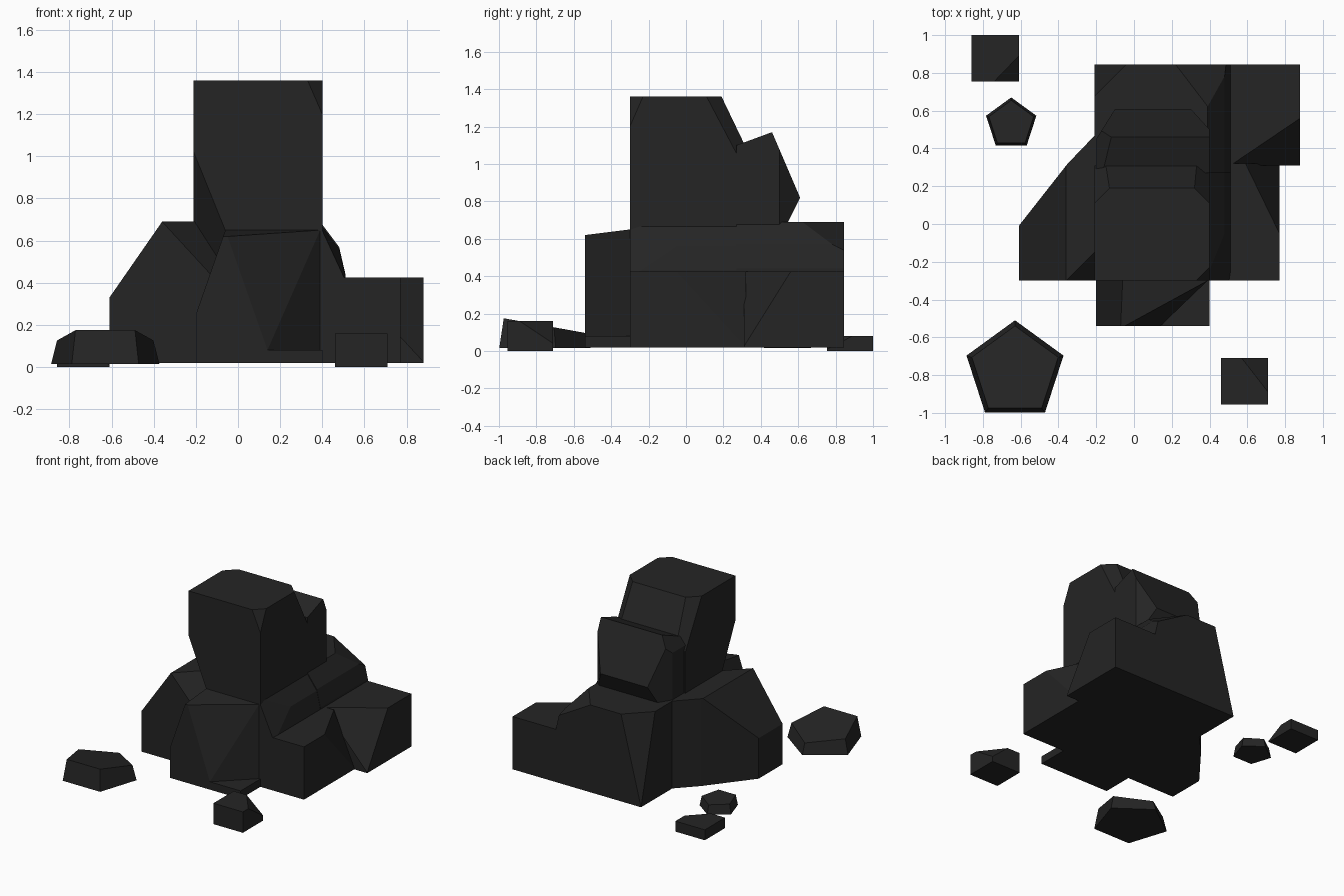
import bpy, bmesh, math
from mathutils import Vector, Matrix

if "Cube" in bpy.data.objects:
    bpy.data.objects.remove(bpy.data.objects["Cube"])

stone = bpy.data.materials.new("charcoal stone")
stone.diffuse_color = (0.018, 0.018, 0.018, 1)
stone.use_nodes = True
stone.node_tree.nodes["Principled BSDF"].inputs["Base Color"].default_value = stone.diffuse_color


def finish(name, bm):
    bmesh.ops.recalc_face_normals(bm, faces=bm.faces)
    me = bpy.data.meshes.new(name)
    bm.to_mesh(me)
    bm.free()
    me.materials.append(stone)
    ob = bpy.data.objects.new(name, me)
    bpy.context.collection.objects.link(ob)
    return ob


def block(name, lo, hi, *chips):
    """Box with chipped corners and edges. A chip names its corner by signs on
    x, y, z ("0" = runs along that axis), then how far it reaches along each."""
    bm = bmesh.new()
    bmesh.ops.create_cube(bm, size=1)
    lo, hi = Vector(lo), Vector(hi)
    mid, size = (lo + hi) / 2, hi - lo
    for v in bm.verts:
        v.co = mid + v.co * size
    for signs, *reach in chips:
        point, normal = mid.copy(), Vector()
        axes = [i for i in range(3) if signs[i] != "0"]
        for i, r in zip(axes, reach):
            side = 1 if signs[i] == "+" else -1
            point[i] += side * size[i] / 2
            normal[i] = side / r
        first = axes[0]
        point[first] -= reach[0] * (1 if signs[first] == "+" else -1)
        bmesh.ops.bisect_plane(bm, geom=bm.verts[:] + bm.edges[:] + bm.faces[:],
                               plane_co=point, plane_no=normal.normalized(), clear_outer=True)
        bmesh.ops.holes_fill(bm, edges=[e for e in bm.edges if e.is_boundary])
    return finish(name, bm)


def pebble(name, x, y, radius, height, tilt):
    """Five-sided stone with a tilted top."""
    bm = bmesh.new()
    bmesh.ops.create_cone(bm, cap_ends=True, segments=5, radius1=radius,
                          radius2=radius * .89, depth=1)
    ring = max((v for v in bm.verts if v.co.z < 0), key=lambda v: v.co.y).co
    turn = math.pi / 2 - math.atan2(ring.y, ring.x)
    bmesh.ops.rotate(bm, verts=bm.verts, matrix=Matrix.Rotation(turn, 3, 'Z'))
    for v in bm.verts:
        v.co.z = height - tilt * v.co.y if v.co.z > 0 else .015
        v.co.x += x
        v.co.y += y
    return finish(name, bm)


# tall pillar: sloped back, chipped top corners, undercut front left
pillar = block("rock_formation", (-.21, -.30, .50), (.40, .31, 1.36),
               ("0++", .12, .25), ("+-+", .07, .07, .16), ("+++", .2, .2, .38),
               ("-++", .2, .2, .36), ("---", .21, .25, .52))
core = block("core", (0, -.29, .02), (.41, .33, .52))

# left shoulder with a notch beside the pillar
shoulder = block("left_shoulder", (-.61, -.30, .02), (.10, .55, .69),
                 ("-0+", .25, .36), ("-+0", .48, .50), ("-+0", .44, .56),
                 ("+-+", .46, .46, .50))

# front buttress on a thin foot
buttress = block("front_buttress", (-.20, -.54, .02), (.39, -.28, .65),
                 ("0-+", .24, .03), ("+-+", .45, .24, 1.28), ("+-0", .25, .24),
                 ("-0+", .14, .40))
foot = block("front_foot", (-.20, -.54, .02), (.40, -.28, .08))

# right ledges
ledge = block("right_ledge", (.37, -.30, .02), (.77, .32, .425), ("+++", .18, .37, .405))
back_ledge = block("back_right_ledge", (.37, .31, .02), (.88, .845, .425),
                   ("+-+", .37, .25, .40))

# rounded slope running down the right side and into the back base
slope = [("+0+", .12, .16), ("+0+", .058, .25)]
skirt = block("right_skirt", (.36, -.30, .35), (.51, .35, .68), *slope,
              ("+-+", .125, .80, .27))
base = block("back_base", (-.21, .27, .02), (.51, .845, .69), *slope,
             ("-++", .17, .17, .67), ("+++", .29, .38, .164))

# lump on the back of the pillar
lump = block("back_lump", (-.20, .27, .66), (.40, .61, 1.17),
             ("0++", .15, .35), ("0+-", .08, .16), ("0-+", .19, .07),
             ("-+0", .10, .16), ("++0", .10, .11), ("-0+", .08, .12))

# merge the main mass into one stone
bpy.context.view_layer.objects.active = pillar
for part in (core, shoulder, buttress, foot, ledge, back_ledge, skirt, base, lump):
    mod = pillar.modifiers.new("union", 'BOOLEAN')
    mod.operation, mod.solver, mod.object = 'UNION', 'EXACT', part
    bpy.ops.object.modifier_apply(modifier=mod.name)
    bpy.data.objects.remove(part)

# loose stones on the ground
pebble("front_left_stone", -.63, -.78, .27, .14, .18)
pebble("back_left_pebble", -.65, .53, .14, .09, .05)
block("back_left_stone", (-.86, .755, 0), (-.61, 1, .08), ("+-+", .13, .135, .07))
block("front_right_stone", (.46, -.955, 0), (.71, -.71, .16), ("+++", .14, .18, .12))
